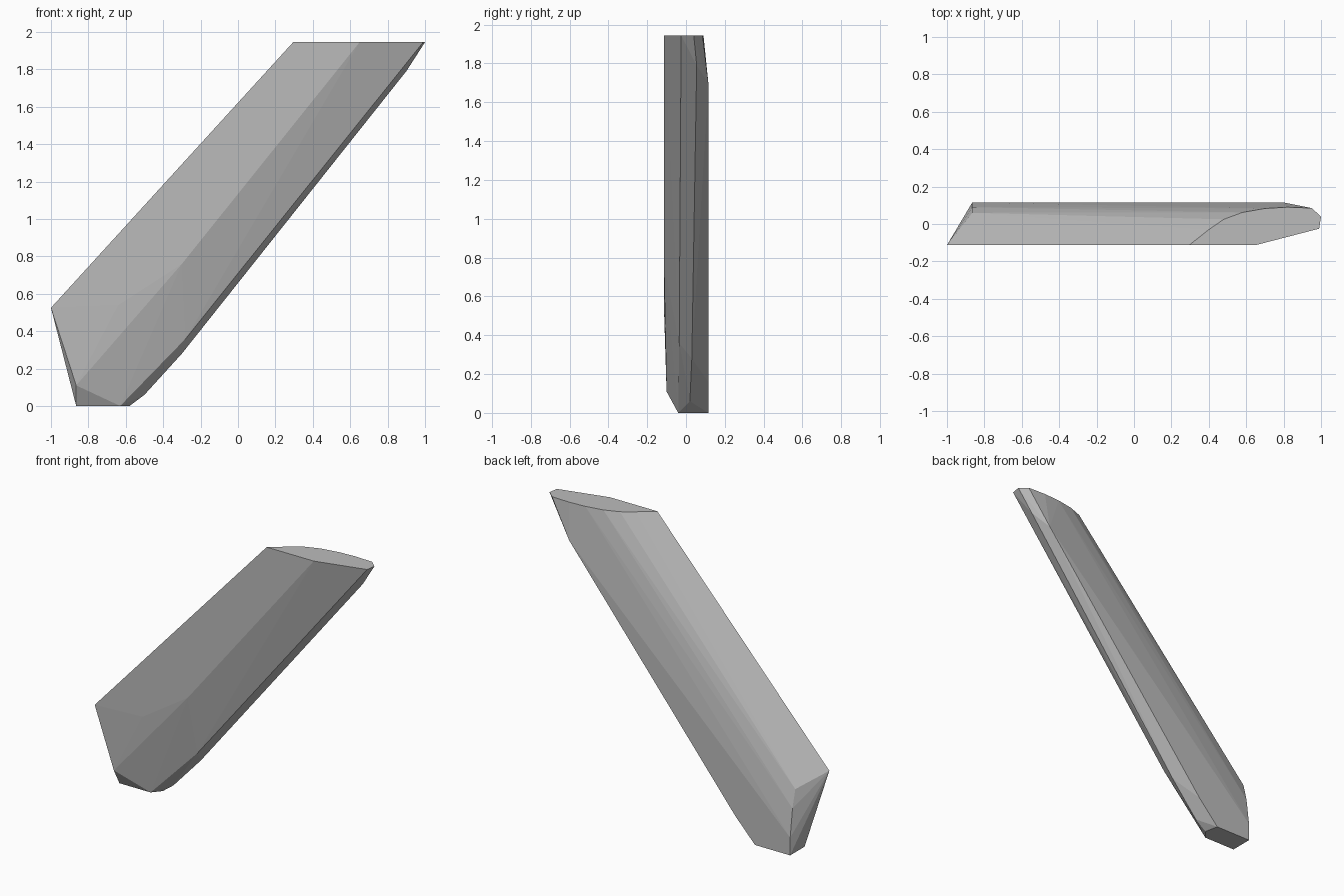
import bpy
import bmesh

default_cube = bpy.data.objects.get("Cube")
if default_cube:
    bpy.data.objects.remove(default_cube, do_unlink=True)


def make_material(name, grey):
    colour = (grey, grey, grey, 1)
    material = bpy.data.materials.new(name)
    material.use_nodes = True
    material.diffuse_color = colour
    material.node_tree.nodes["Principled BSDF"].inputs["Base Color"].default_value = colour
    return material


def make_convex_solid(name, corners, material):
    """Wrap a faceted convex skin around the corner points."""
    mesh = bpy.data.meshes.new(name)
    bm = bmesh.new()
    for corner in corners:
        bm.verts.new(corner)
    result = bmesh.ops.convex_hull(bm, input=bm.verts[:])
    inside = [v for v in bm.verts if not v.link_faces]
    bmesh.ops.delete(bm, geom=inside, context='VERTS')
    # Merge the triangles of each flat facet
    bmesh.ops.dissolve_limit(bm, angle_limit=0.01, verts=bm.verts[:], edges=bm.edges[:])
    bmesh.ops.recalc_face_normals(bm, faces=bm.faces[:])
    bm.to_mesh(mesh)
    bm.free()
    mesh.materials.append(material)
    solid = bpy.data.objects.new(name, mesh)
    bpy.context.collection.objects.link(solid)
    return solid


top_height = 1.945
front = -0.113
back = 0.115
left_end = -0.865

# Flat slanted cut at the upper end: rounded behind, straight in front
top_outline = [
    (0.295, front), (0.65, front), (0.99, -0.025), (1.0, 0.04), (0.95, 0.085),
    (0.82, 0.09), (0.7, 0.083), (0.58, 0.062), (0.48, 0.025), (0.4, -0.03),
]
top_cut = [(x, y, top_height) for x, y in top_outline]

# Front face, ending in a pointed lower corner
front_face = [(-1, front, 0.525), (-0.64, front, 0.54), (-0.3, front, 0.76)]

# Small flat foot
foot_outline = [
    (left_end, back), (left_end, -0.04), (-0.63, -0.04),
    (-0.58, 0.02), (-0.6, back),
]
foot = [(x, y, 0) for x, y in foot_outline]

# Chamfered lower end, rising from the foot to the rounded back
lower_end = [
    (left_end, -0.1, 0.11), (left_end, 0.06, 0.43),
    (left_end, 0.09, 0.31), (left_end, back, 0.12),
]

# Flat back and the narrow bevel along the underside
back_face = [(0.8, back, 1.7), (-0.45, back, 0.16)]
underside = [
    (0.9, 0.055, 1.79), (-0.3, 0.03, 0.28),
    (-0.5, 0.02, 0.06), (-0.28, -0.035, 0.36),
]

stone = make_material("mid grey", 0.5)
make_convex_solid(
    "slanted_bar",
    top_cut + front_face + foot + lower_end + back_face + underside,
    stone,
)
